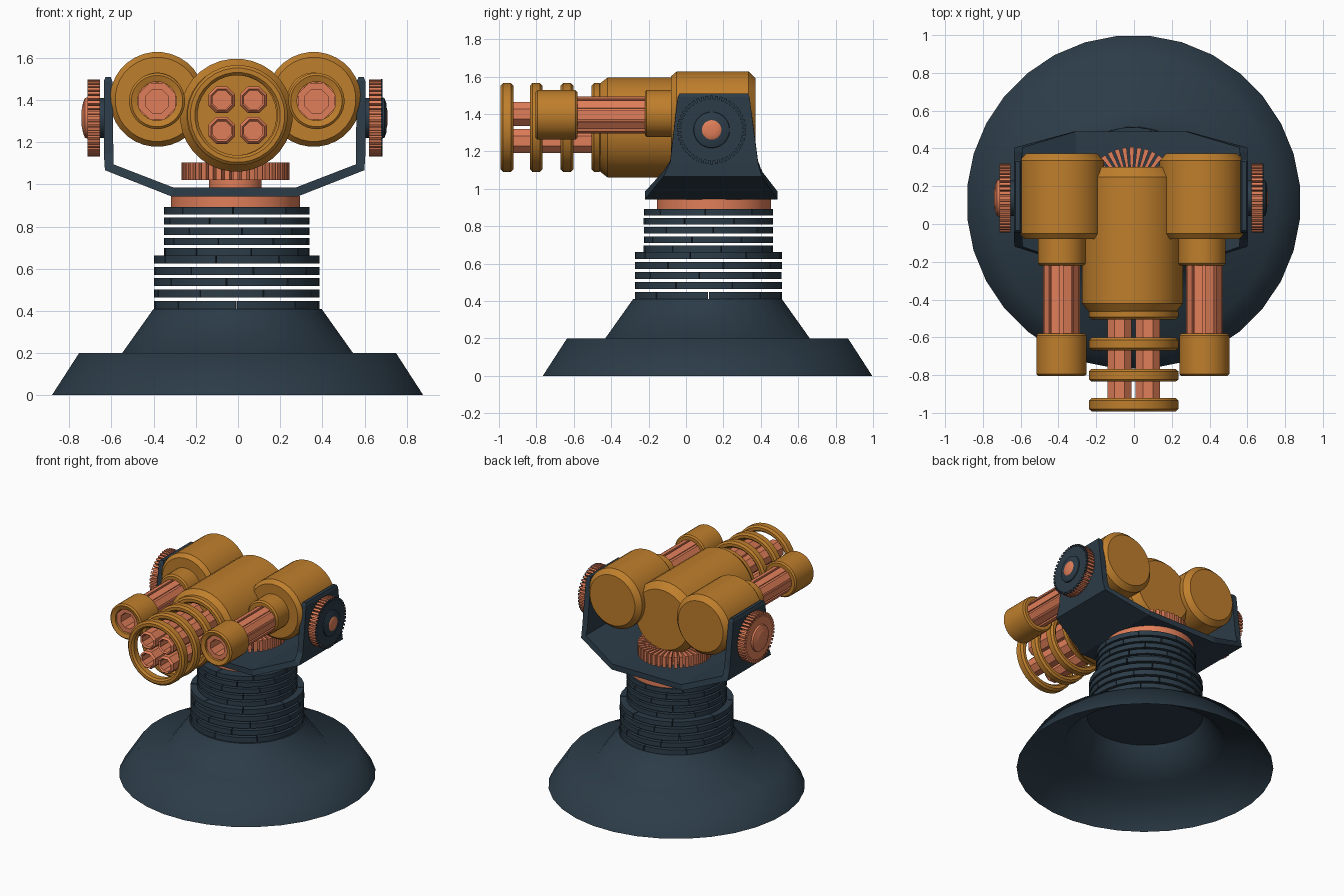
import bpy, bmesh, math
from mathutils import Matrix

if "Cube" in bpy.data.objects:
    bpy.data.objects.remove(bpy.data.objects["Cube"])

def material(name, col):
    m = bpy.data.materials.new(name)
    m.diffuse_color = (*col, 1)
    m.use_nodes = True
    m.node_tree.nodes["Principled BSDF"].inputs["Base Color"].default_value = m.diffuse_color
    return m

DARK = material("slate", (0.025, 0.045, 0.065))
GOLD = material("ochre", (0.52, 0.21, 0.025))
COPPER = material("copper", (0.75, 0.21, 0.10))

TX, CY = -0.012, 0.13           # turret centre
AXES = {'Z': Matrix.Identity(4),
        'Y': Matrix.Rotation(-math.pi / 2, 4, 'X'),   # local z -> +y
        'X': Matrix.Rotation(math.pi / 2, 4, 'Y')}    # local z -> +x

def finish(name, bm, mat, loc=(0, 0, 0), axis='Z', smooth=35):
    bmesh.ops.recalc_face_normals(bm, faces=bm.faces)
    bmesh.ops.transform(bm, matrix=Matrix.Translation(loc) @ AXES[axis], verts=bm.verts)
    me = bpy.data.meshes.new(name)
    bm.to_mesh(me)
    bm.free()
    me.materials.append(mat)
    ob = bpy.data.objects.new(name, me)
    bpy.context.collection.objects.link(ob)
    if smooth:
        bpy.ops.object.select_all(action='DESELECT')
        ob.select_set(True)
        bpy.context.view_layer.objects.active = ob
        bpy.ops.object.shade_smooth_by_angle(angle=math.radians(smooth))
    return ob

def lathe(name, prof, mat, loc, axis='Z', n=32, closed=False, caps=(True, True), smooth=35):
    """Revolve (radius, height) points; closed joins last to first, else ends are capped."""
    bm = bmesh.new()
    rings = [[bm.verts.new((r * math.cos(2 * math.pi * (i + .5) / n),
                            r * math.sin(2 * math.pi * (i + .5) / n), h)) for i in range(n)]
             for r, h in prof]
    pairs = list(zip(rings, rings[1:])) + ([(rings[-1], rings[0])] if closed else [])
    for a, b in pairs:
        for i in range(n):
            j = (i + 1) % n
            bm.faces.new((a[i], a[j], b[j], b[i]))
    if not closed:
        if caps[0]:
            bm.faces.new(rings[0])
        if caps[1]:
            bm.faces.new(rings[-1])
    return finish(name, bm, mat, loc, axis, smooth)

def prism(bm, pts, h0, h1):
    a = [bm.verts.new((x, y, h0)) for x, y in pts]
    b = [bm.verts.new((x, y, h1)) for x, y in pts]
    bm.faces.new(a)
    bm.faces.new(b)
    for i in range(len(a)):
        j = (i + 1) % len(a)
        bm.faces.new((a[i], a[j], b[j], b[i]))

def gear(name, r_out, r_in, teeth, h0, h1, mat, loc, axis, fill=0.6):
    """Disc with square teeth around its rim."""
    pts = []
    for i in range(teeth):
        for r, f in ((r_in, -.5 * fill), (r_out, -.5 * fill), (r_out, .5 * fill), (r_in, .5 * fill)):
            a = 2 * math.pi * (i + f) / teeth
            pts.append((r * math.cos(a), r * math.sin(a)))
    bm = bmesh.new()
    prism(bm, pts, h0, h1)
    return finish(name, bm, mat, loc, axis, 0)

# Hollow stepped base skirt
base = lathe("base", [(.885, 0), (.755, .2), (.55, .2), (.40, .41)], DARK,
             (-.002, .115, 0), caps=(False, True), smooth=0)
for p in base.data.polygons:
    p.use_smooth = len(p.vertices) == 4

# Stacked neck rings, each made of staggered arc plates
def plate_ring(name, radius, z0, z1, turn, count=8, sub=4):
    bm = bmesh.new()
    gap = .006
    for k in range(count):
        a0 = 2 * math.pi * k / count + turn + gap
        a1 = 2 * math.pi * (k + 1) / count + turn - gap
        angs = [a0 + (a1 - a0) * i / sub for i in range(sub + 1)]
        pts = [(radius * math.cos(a), radius * math.sin(a)) for a in angs]
        pts += [((radius - .11) * math.cos(a), (radius - .11) * math.sin(a)) for a in reversed(angs)]
        prism(bm, pts, z0, z1)
    finish(name, bm, DARK, (-.006, .12, 0))

for i in range(5):
    plate_ring(f"lower_neck_ring_{i}", .393, .41 + .0535 * i, .448 + .0535 * i, .33 * i)
    plate_ring(f"upper_neck_ring_{i}", .346, .663 + .0485 * i, .698 + .0485 * i, .2 + .33 * i)

# Swivel disc, axle and flat gear under the guns
lathe("swivel_disc", [(.307, .89), (.307, .945)], COPPER, (TX, .15, 0))
lathe("gear_axle", [(.125, .97), (.125, 1.03)], COPPER, (TX, .15, 0))
gear("swivel_gear", .257, .15, 40, 1.02, 1.103, COPPER, (TX, .15, 0), 'Z', .62)

# Yoke: folded plate with outer and inner skins; stations are (x, z, inner x, inner z, y front, y back)
half = [(.30, .943, .29, .985, -.22, .49), (.615, 1.067, .575, 1.095, -.12, .405),
        (.62, 1.14, .575, 1.15, -.085, .385), (.62, 1.49, .58, 1.49, -.045, .34),
        (.612, 1.51, .588, 1.51, -.035, .33)]
stations = [(-a, b, -c, d, e, f) for a, b, c, d, e, f in reversed(half)] + half
bm = bmesh.new()
loops = [[bm.verts.new(v) for v in ((xo, y0, zo), (xo, y1, zo), (xi, y1, zi), (xi, y0, zi))]
         for xo, zo, xi, zi, y0, y1 in stations]
for a, b in zip(loops, loops[1:]):
    for i in range(4):
        j = (i + 1) % 4
        bm.faces.new((a[i], a[j], b[j], b[i]))
bm.faces.new(loops[0])
bm.faces.new(loops[-1])
finish("yoke", bm, DARK, (TX - .004, 0, 0), 'Z', 0)

# Pivot gears: left all copper, right with dark face and small copper dome
for side, s in (("left", -1), ("right", 1)):
    at = (TX - .004, .137, 1.315)
    lathe(f"{side}_pivot_spacer", [(.095, .6 * s), (.095, .65 * s)], DARK, at, 'X')
    gear(f"{side}_pivot_gear", .183, .155, 44, .638 * s, .697 * s, COPPER, at, 'X')
    if s > 0:
        gear("right_gear_face", .184, .165, 44, .695, .702, DARK, at, 'X')
    hub = [(.1, .69 * s), (.095, .71 * s), (.07, .72 * s)]
    lathe(f"{side}_gear_hub", hub, DARK if s > 0 else COPPER, at, 'X')
    dome = .07 if s > 0 else .09
    lathe(f"{side}_hub_dome", [(dome, .705 * s), (dome * .8, .719 * s), (dome * .4, .726 * s)],
          COPPER, at, 'X', smooth=60)

# Side guns: body with neck, fluted barrel, muzzle with octagonal bore
for side, s in (("left", -1), ("right", 1)):
    at = (TX + .371 * s, 0, 1.403)
    lathe(f"{side}_gun_body", [(.115, -.22), (.127, -.21), (.127, -.08), (.20, -.08), (.225, -.05),
                               (.225, .335), (.19, .372)], GOLD, at, 'Y')
    fine = (TX + .378 * s + .006, 0, 1.395)
    gear(f"{side}_gun_barrel", .1, .088, 10, -.62, -.2, COPPER, fine, 'Y', .75)
    lathe(f"{side}_gun_muzzle", [(.092, -.795), (.122, -.805), (.133, -.795), (.133, -.59),
                                 (.123, -.58), (.092, -.58)], GOLD, fine, 'Y', closed=True)
    lathe(f"{side}_gun_bore", [(.06, -.63), (.06, -.78), (.094, -.78), (.094, -.6)],
          COPPER, fine, 'Y', n=8, smooth=0)

# Central gun body
mid = (TX + .004, 0, 1.328)
lathe("central_gun_body", [(.19, -.40), (.19, -.455), (.235, -.462), (.268, -.42), (.268, .25), (.225, .302)],
      GOLD, mid, 'Y')

# Beveled rings around the barrel cluster
cx = (-.002, 0, 1.328)
for i, (y0, y1) in enumerate([(-.505, -.45), (-.67, -.602), (-.835, -.767), (-.992, -.922)]):
    b = .013
    lathe(f"barrel_ring_{i}", [(.19, y0 + b), (.203, y0), (.224, y0), (.238, y0 + b), (.238, y1 - b),
                               (.224, y1), (.203, y1), (.19, y1 - b)], GOLD, cx, 'Y', closed=True)

# Four octagonal barrels
for i, (dx, dz) in enumerate([(-1, -1), (1, -1), (-1, 1), (1, 1)]):
    lathe(f"cluster_barrel_{i}", [(.047, -.75), (.047, -.975), (.056, -.985), (.069, -.97), (.069, -.38)],
          COPPER, (cx[0] + .075 * dx, 0, cx[2] + .073 * dz), 'Y', n=8, smooth=0)
